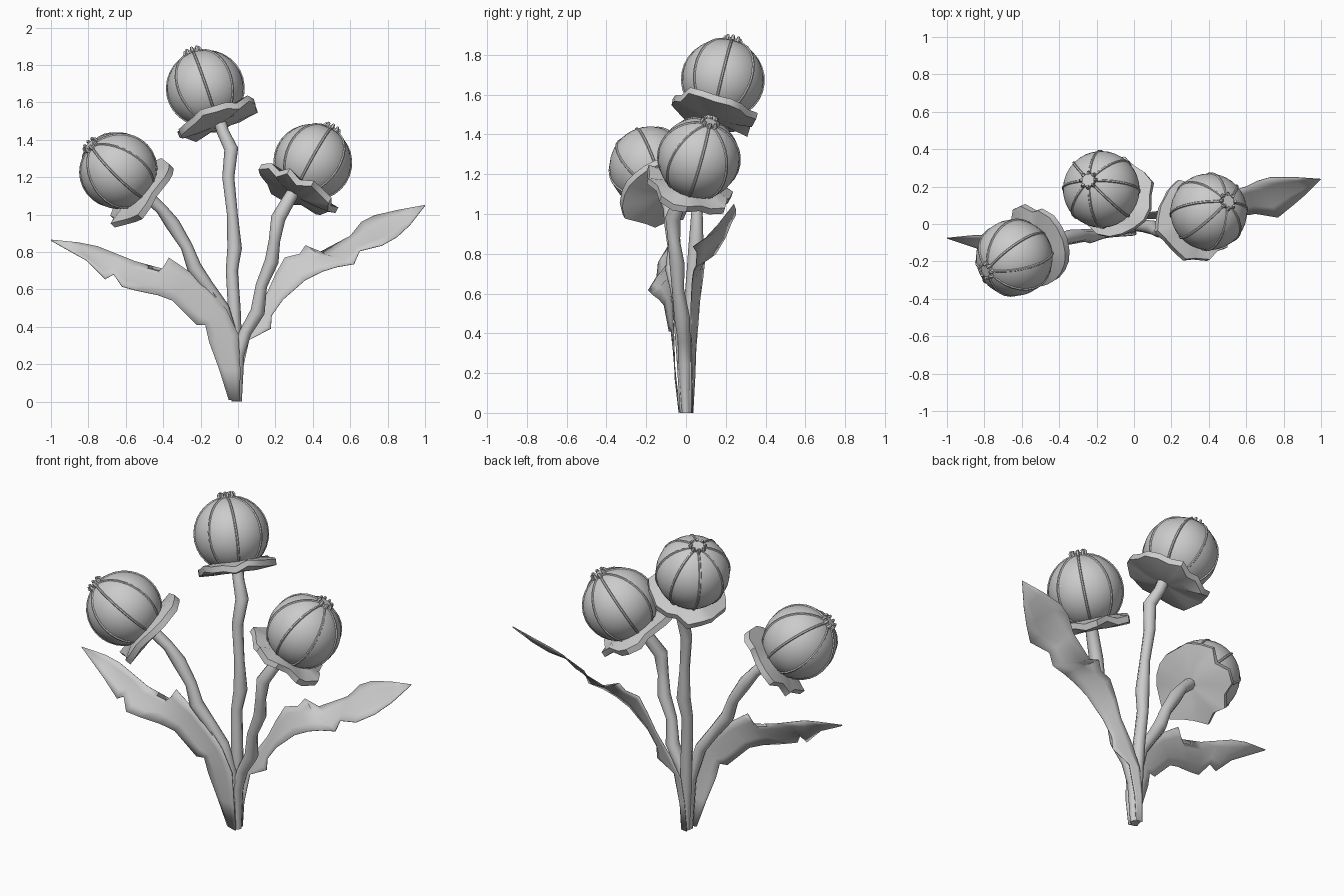
import bpy, math, random
from mathutils import Vector
random.seed(11)


def finish(ob, angle=35):
    bpy.ops.object.select_all(action='DESELECT')
    ob.select_set(True)
    bpy.context.view_layer.objects.active = ob
    bpy.ops.object.shade_smooth_by_angle(angle=math.radians(angle))


def mesh_object(name, verts, faces, angle=35):
    me = bpy.data.meshes.new(name)
    me.from_pydata(verts, [], faces)
    me.update()
    ob = bpy.data.objects.new(name, me)
    bpy.context.collection.objects.link(ob)
    finish(ob, angle)
    return ob


def tube(name, paths, radius, sides=2):
    # sweep a round section along paths of (x, y, z, thickness)
    cu = bpy.data.curves.new(name, 'CURVE')
    cu.dimensions = '3D'
    cu.bevel_depth = radius
    cu.bevel_resolution = sides
    cu.use_fill_caps = True
    for path in paths:
        sp = cu.splines.new('POLY')
        sp.points.add(len(path) - 1)
        for p, (x, y, z, r) in zip(sp.points, path):
            p.co = (x, y, z, 1)
            p.radius = r
    ob = bpy.data.objects.new(name, cu)
    bpy.context.collection.objects.link(ob)
    bpy.ops.object.select_all(action='DESELECT')
    ob.select_set(True)
    bpy.context.view_layer.objects.active = ob
    bpy.ops.object.convert(target='MESH')
    ob = bpy.context.object
    finish(ob, 50)
    return ob


R = 0.205


def flower_head(tag, centre, axis):
    rot = Vector((0, 0, 1)).rotation_difference(Vector(axis).normalized())
    # round pod
    bpy.ops.mesh.primitive_uv_sphere_add(segments=32, ring_count=20, radius=R)
    pod = bpy.context.object
    pod.name = tag + "_pod"
    finish(pod, 60)
    parts = [pod]
    # eight seams from collar to crown, and the stubby crown teeth above them
    seams, teeth = [], []
    for k in range(8):
        a = k * math.tau / 8
        c, s = math.cos(a), math.sin(a)
        seams.append([(R * math.sin(t) * c, R * math.sin(t) * s, R * math.cos(t), 1)
                      for t in (0.17 + i * 0.21 for i in range(12))])
        teeth.append([(0.034 * c, 0.034 * s, R - 0.01, 1), (0.042 * c, 0.042 * s, R + 0.01, 1),
                      (0.036 * c, 0.036 * s, R + 0.024, 0.7)])
    parts.append(tube(tag + "_seams", seams, 0.007, 1))
    parts.append(tube(tag + "_crown_teeth", teeth, 0.011, 1))
    # crown base ring
    bpy.ops.mesh.primitive_cylinder_add(vertices=16, radius=0.036, depth=0.025,
                                        location=(0, 0, R))
    ring = bpy.context.object
    ring.name = tag + "_crown_base"
    parts.append(ring)
    # ragged dished collar with a thin turned-in rim
    n = 20
    profile = [(0.02, -0.215), (0.12, -0.215), (0.212, -0.2), (0.214, -0.165), (0.14, -0.15)]
    ripple = [(random.uniform(0.92, 1.14), random.uniform(-0.022, 0.022)) for _ in range(n)]
    verts = []
    for (r, z), w in zip(profile, (0, 0.3, 1, 0.9, 0.1)):
        for k, (rr, dz) in enumerate(ripple):
            a = k * math.tau / n
            q = r * (1 + (rr - 1) * w)
            verts.append((q * math.cos(a), q * math.sin(a), z + dz * w))
    faces = [((j + 1) * n + k, (j + 1) * n + (k + 1) % n, j * n + (k + 1) % n, j * n + k)[::-1]
             for j in range(len(profile) - 1) for k in range(n)]
    faces.append(tuple(range(n))[::-1])
    parts.append(mesh_object(tag + "_collar", verts, faces, 50))
    for ob in parts:
        ob.rotation_mode = 'QUATERNION'
        ob.location = rot @ ob.location + Vector(centre)
        ob.rotation_quaternion = rot


flower_head("middle", (-0.175, 0.185, 1.675), (-0.07, 0.05, 0.2))
flower_head("left", (-0.64, -0.18, 1.235), (-0.15, -0.07, 0.137))
flower_head("right", (0.40, 0.065, 1.28), (0.1, 0.055, 0.175))

# knobbly stems
tube("middle_stem", [[(-0.01, 0.01, 0, 0.6), (-0.01, 0.012, 0.25, 1), (-0.02, 0.02, 0.5, 1),
     (-0.033, 0.035, 0.7, 0.95), (-0.018, 0.05, 0.82, 1.15), (-0.03, 0.055, 1.0, 0.85),
     (-0.052, 0.07, 1.2, 0.95), (-0.036, 0.09, 1.35, 1.1), (-0.08, 0.12, 1.44, 0.95),
     (-0.1, 0.137, 1.51, 1)]], 0.034)
tube("left_stem", [[(-0.015, -0.01, 0, 0.6), (-0.02, -0.015, 0.3, 1), (-0.08, -0.03, 0.5, 1),
     (-0.165, -0.045, 0.62, 1), (-0.235, -0.065, 0.72, 1.15), (-0.275, -0.06, 0.83, 0.95),
     (-0.35, -0.07, 0.95, 1.15), (-0.41, -0.085, 1.03, 0.9), (-0.5, -0.114, 1.115, 1)]], 0.034)
tube("right_stem", [[(0.0, 0.0, 0, 0.6), (0.0, -0.005, 0.25, 1), (0.04, -0.01, 0.37, 0.95),
     (0.105, -0.02, 0.48, 1.15), (0.125, -0.04, 0.62, 0.9), (0.18, -0.045, 0.75, 1.1),
     (0.195, -0.06, 0.86, 0.9), (0.215, -0.065, 0.98, 1.15), (0.295, -0.01, 1.12, 1)]], 0.034)


def leaf(name, rows, fold):
    # loft between upper and lower edges, folded along the midrib
    verts, faces, m = [], [], 5
    for i, (ux, uy, uz, lx, ly, lz) in enumerate(rows):
        u, l = Vector((ux, uy, uz)), Vector((lx, ly, lz))
        bend = fold * (u - l).length * (1 if i % 3 else 0.6) * min(1, i / 4 - 0.5)
        for j in range(m):
            t = j / (m - 1)
            p = u.lerp(l, t)
            p.y += bend * math.sin(math.pi * t)
            verts.append(p)
    for i in range(len(rows) - 1):
        for j in range(m - 1):
            a = i * m + j
            faces.append((a, a + 1, a + m + 1, a + m))
    ob = mesh_object(name, verts, faces)
    mod = ob.modifiers.new("thickness", 'SOLIDIFY')
    mod.thickness = 0.004
    mod.offset = 0
    return ob


# ragged leaves: upper edge xyz, lower edge xyz from base to tip
leaf("left_leaf", [
    (0.01, -0.035, 0, -0.05, -0.03, 0.01), (0.013, -0.055, 0.17, -0.1, -0.05, 0.17),
    (0.002, -0.06, 0.36, -0.155, -0.065, 0.32), (-0.06, -0.065, 0.49, -0.175, -0.075, 0.41),
    (-0.13, -0.07, 0.58, -0.22, -0.085, 0.41), (-0.24, -0.07, 0.68, -0.35, -0.11, 0.54),
    (-0.325, -0.07, 0.74, -0.43, -0.135, 0.57), (-0.37, -0.065, 0.77, -0.48, -0.15, 0.58),
    (-0.4, -0.08, 0.71, -0.55, -0.17, 0.595), (-0.55, -0.085, 0.75, -0.62, -0.19, 0.615),
    (-0.65, -0.075, 0.79, -0.665, -0.15, 0.68), (-0.75, -0.065, 0.83, -0.71, -0.15, 0.655),
    (-0.85, -0.06, 0.85, -0.81, -0.14, 0.755), (-1.0, -0.075, 0.865, -0.998, -0.077, 0.86)], 0.06)
leaf("right_leaf", [
    (-0.03, 0.035, 0, 0.01, 0.03, 0), (-0.02, 0.045, 0.18, 0.02, 0.03, 0.15),
    (0.0, 0.05, 0.32, 0.06, 0.03, 0.33), (0.06, 0.06, 0.44, 0.175, 0.025, 0.39),
    (0.15, 0.07, 0.57, 0.18, 0.025, 0.46), (0.2, 0.085, 0.68, 0.24, 0.025, 0.545),
    (0.25, 0.095, 0.77, 0.36, 0.03, 0.65), (0.33, 0.11, 0.79, 0.45, 0.035, 0.695),
    (0.36, 0.13, 0.835, 0.53, 0.04, 0.72), (0.44, 0.15, 0.80, 0.62, 0.05, 0.735),
    (0.6, 0.2, 0.885, 0.65, 0.055, 0.805), (0.66, 0.23, 0.96, 0.77, 0.035, 0.835),
    (0.73, 0.25, 0.995, 0.85, 0.1, 0.88), (0.86, 0.25, 1.025, 0.92, 0.16, 0.945),
    (1.0, 0.24, 1.05, 0.998, 0.238, 1.045)], 0.04)
